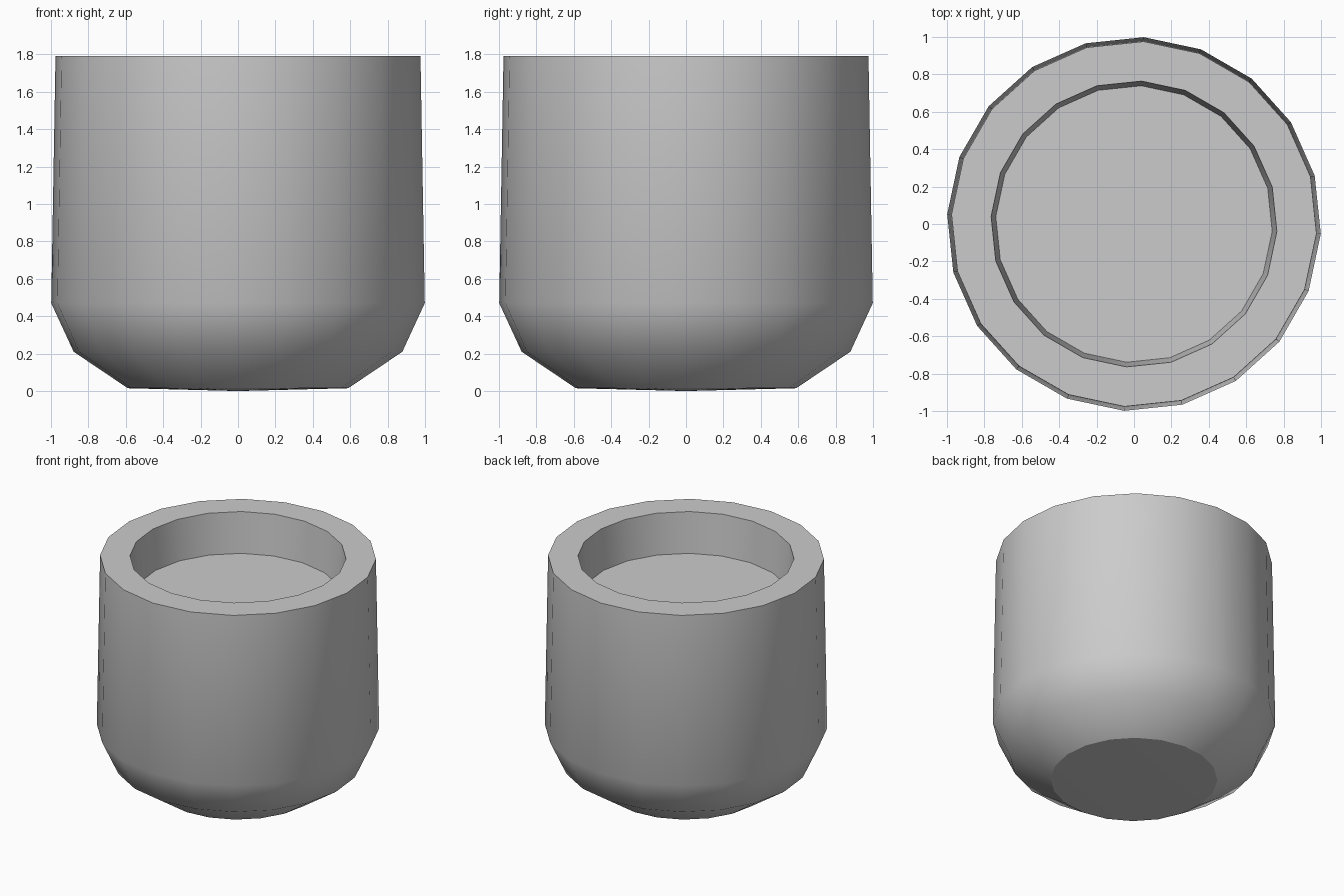
import bpy
import bmesh
import math

SIDES = 20
TURN = math.radians(-3)

default = bpy.data.objects.get("Cube")
if default:
    bpy.data.objects.remove(default, do_unlink=True)

# Plain grey material
grey = bpy.data.materials.new("plain_grey")
grey.use_nodes = True
colour = (0.6, 0.6, 0.6, 1)
grey.diffuse_color = colour
grey.node_tree.nodes["Principled BSDF"].inputs["Base Color"].default_value = colour

# Profile from base rim over the wall to the recessed floor: radius, height, sharp edge
profile = [
    (0.59, 0.015, True),
    (0.88, 0.21, False),
    (1.0, 0.47, False),
    (0.977, 1.79, True),
    (0.765, 1.79, True),
    (0.74, 1.475, True),
]


def add_ring(bm, radius, height):
    angles = [TURN + math.tau * i / SIDES for i in range(SIDES)]
    return [bm.verts.new((radius * math.cos(a), radius * math.sin(a), height)) for a in angles]


bm = bmesh.new()
rings = [add_ring(bm, r, z) for r, z, _ in profile]

# Walls between neighbouring rings
for low, high in zip(rings, rings[1:]):
    for i in range(SIDES):
        j = (i + 1) % SIDES
        bm.faces.new((low[i], low[j], high[j], high[i]))

# Slightly domed base and flat recessed floor
centre = bm.verts.new((0, 0, 0))
for i in range(SIDES):
    bm.faces.new((rings[0][(i + 1) % SIDES], rings[0][i], centre))
bm.faces.new(rings[-1])

# Smooth wall with crisp rims
for face in bm.faces:
    face.smooth = True
for ring, (_, _, sharp) in zip(rings, profile):
    for i in range(SIDES):
        bm.edges.get((ring[i], ring[(i + 1) % SIDES])).smooth = not sharp
bmesh.ops.recalc_face_normals(bm, faces=bm.faces)

mesh = bpy.data.meshes.new("round_pot")
bm.to_mesh(mesh)
bm.free()
mesh.materials.append(grey)
pot = bpy.data.objects.new("round_pot", mesh)
bpy.context.collection.objects.link(pot)
